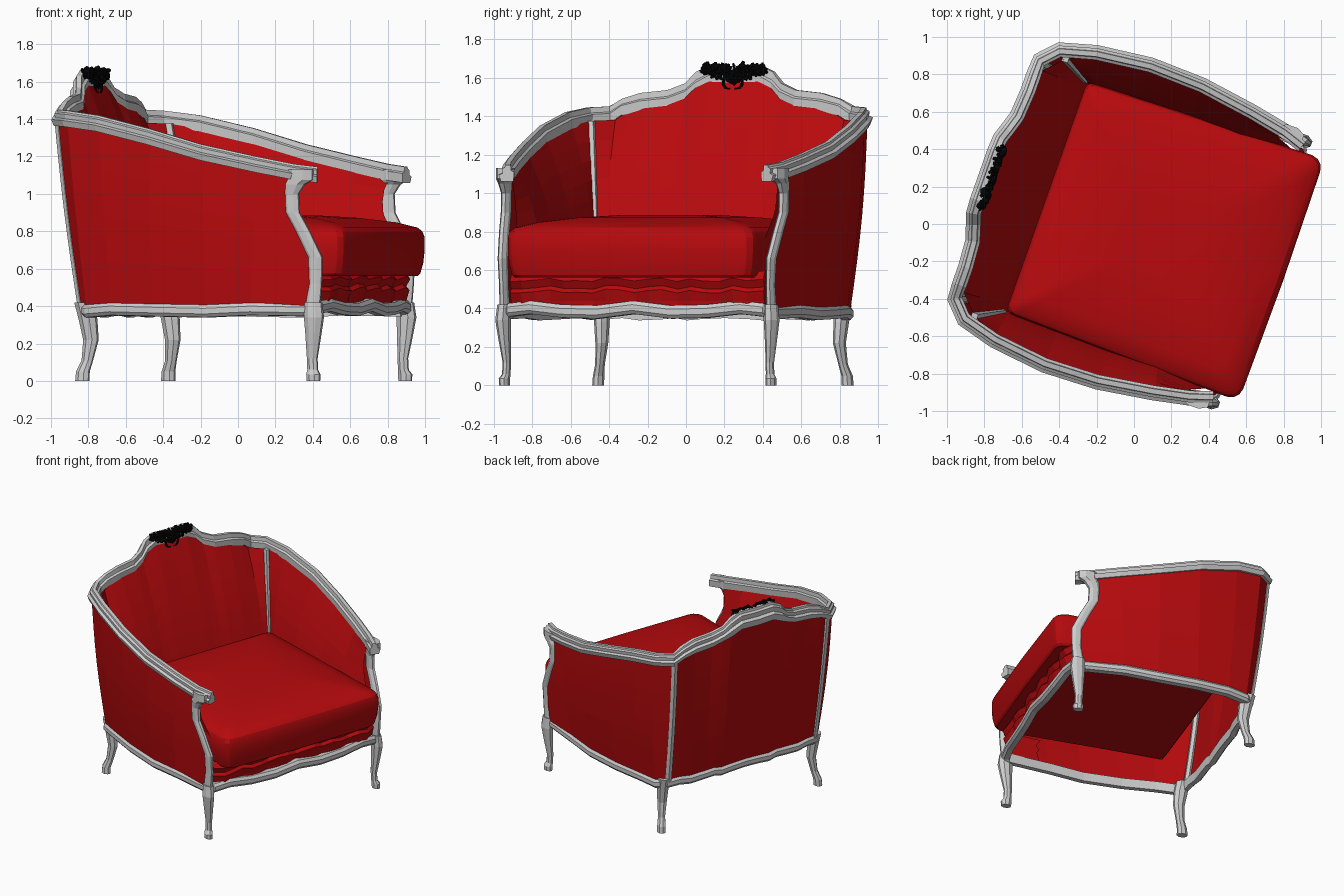
import bpy, bmesh, math, random
from mathutils import Matrix, Vector

if "Cube" in bpy.data.objects:
    bpy.data.objects.remove(bpy.data.objects["Cube"])

random.seed(4)
# Built in a local frame (chair faces +x), then turned on the floor
M = Matrix.Rotation(math.radians(-19.5), 4, 'Z') @ Matrix.Translation((0, -0.02, 0))

def material(name, col):
    m = bpy.data.materials.new(name)
    m.diffuse_color = (*col, 1)
    m.use_nodes = True
    m.node_tree.nodes["Principled BSDF"].inputs["Base Color"].default_value = m.diffuse_color
    return m

RED = material("red_fabric", (0.48, 0.003, 0.004))
BLACK = material("black_carving", (0.002, 0.002, 0.002))

def finish(name, bm, mat=None):
    bmesh.ops.recalc_face_normals(bm, faces=bm.faces)
    bm.transform(M)
    me = bpy.data.meshes.new(name)
    bm.to_mesh(me)
    bm.free()
    ob = bpy.data.objects.new(name, me)
    bpy.context.collection.objects.link(ob)
    if mat:
        me.materials.append(mat)
    return ob

def loft(name, rings, mat=None, closed=True, caps=True, loop=False):
    """Skin a list of equally long point rings."""
    bm = bmesh.new()
    vs = [[bm.verts.new(p) for p in r] for r in rings]
    n = len(rings[0])
    for i in range(len(vs) if loop else len(vs) - 1):
        a, b = vs[i], vs[(i + 1) % len(vs)]
        for j in range(n if closed else n - 1):
            k = (j + 1) % n
            bm.faces.new((a[j], a[k], b[k], b[j]))
    if caps and closed and not loop:
        bm.faces.new(vs[0])
        bm.faces.new(vs[-1])
    return finish(name, bm, mat)

def sweep(name, path, section, loop=False, scale=None):
    """Moulding: section is (inward, up) pairs, path runs +y side to -y side round the back."""
    rings, n = [], len(path)
    for i, p in enumerate(path):
        a = path[(i - 1) % n] if loop or i else p
        b = path[(i + 1) % n] if loop or i < n - 1 else p
        t = Vector((b[0] - a[0], b[1] - a[1], 0)).normalized()
        nrm = Vector((-t.y, t.x, 0))
        k = scale(p) if scale else 1
        rings.append([Vector(p) + nrm * d + Vector((0, 0, h * k)) for d, h in section])
    return loft(name, rings, loop=loop)

def stack(name, rows, side, sides=8, flat=1.0):
    """Upright part: rows of (x, y, z, radius); flat squeezes it sideways."""
    rings = []
    for x, y, z, r in rows:
        rings.append([(x + r * math.cos(a), side * y + flat * r * math.sin(a), z)
                      for a in [2 * math.pi * (i + .5) / sides for i in range(sides)]])
    return loft(name, rings)

def both(half):
    """Half path from centre back to front, mirrored into one path starting on the +y side."""
    return [tuple(p) for p in reversed(half)] + [(p[0], -p[1], p[2]) for p in half[1:]]

def mix(a, b, t):
    return a + (b - a) * t

# Outline of the show-wood top edge, centre back to arm tip
top = [(-.86, 0, 1.66), (-.86, .14, 1.665), (-.855, .22, 1.63), (-.835, .28, 1.57), (-.81, .36, 1.535),
       (-.80, .5, 1.52), (-.80, .6, 1.49), (-.795, .69, 1.45), (-.70, .79, 1.445), (-.5, .845, 1.42),
       (-.2, .88, 1.35), (.1, .87, 1.265), (.4, .825, 1.20), (.6, .785, 1.16), (.72, .745, 1.145)]
# Matching outline of the base rail
base = [(-.70, 0), (-.70, .14), (-.70, .21), (-.695, .27), (-.69, .34), (-.685, .47), (-.675, .56),
        (-.66, .65), (-.60, .715), (-.45, .75), (-.2, .78), (.1, .79), (.35, .775), (.69, .735)]
# Curve of the arm post (x, half width, z, radius)
post = [(.69, .735, .40, .045), (.705, .735, .52, .04), (.705, .74, .66, .045), (.64, .755, .80, .045),
        (.585, .765, .90, .045), (.58, .765, 1.0, .045), (.60, .765, 1.05, .06), (.625, .755, 1.075, .08),
        (.625, .755, 1.13, .08)]

def post_at(z):
    for a, b in zip(post, post[1:]):
        if a[2] <= z <= b[2]:
            t = (z - a[2]) / (b[2] - a[2])
            return mix(a[0], b[0], t), mix(a[1], b[1], t)
    return post[-1][:2]

# Top moulding, deeper at the crest
sweep("top_frame", both(top),
      [(0, -.09), (-.012, -.055), (.008, -.045), (.005, -.02), (.02, -.012), (.023, 0), (.05, 0),
       (.053, -.03), (.068, -.038), (.065, -.09)],
      scale=lambda p: 1.45 if p[2] > 1.6 else 1.1 if p[2] > 1.5 else .95)

# Base rail with gently scalloped front
front = [(.725, .70), (.74, .58), (.755, .4), (.765, .2)]
rail_half = [(x, y, .42 - .006 * (i % 3)) for i, (x, y) in enumerate(base)] + \
            [(x, y, .425 + .015 * math.cos(y * 11)) for x, y in front]
rail = both(rail_half) + [(.77, 0, .44)]
sweep("base_rail", rail, [(0, -.068), (-.015, -.05), (-.015, -.02), (0, 0), (.04, 0), (.04, -.07)], loop=True)

# Outer and inner upholstery shells
ROWS = 8
outer_half, inner_half = [], []
for i, (bx, by) in enumerate(base):
    tx, ty, tz = top[i]
    co, ci = [], []
    for r in range(ROWS + 1):
        t = r / ROWS
        zo = mix(.40, tz - .06, t)
        zi = mix(.56, tz - .07, t)
        if i == len(base) - 1:
            zo, zi = mix(.40, 1.09, t), mix(.56, 1.09, t)
            px, py = post_at(zo)
            co.append((px, py + .01, zo))
            px, py = post_at(zi)
            ci.append((px - .01, py - .03 - .06 * (1 - t), zi))
            continue
        belly = .018 * math.sin(math.pi * t)
        co.append((mix(bx, tx + .015, t) - (belly * .5 if i < 8 else 0),
                   mix(by, ty - .012 * (i > 6), t) + (belly if i > 7 else 0), zo))
        pad = .03 * math.sin(math.pi * t)
        ix, iy = max(bx, -.46), min(by * .93, .635)
        topx = tx + .06 if i < 9 else tx
        topy = ty - (.06 if i > 6 else .03 * i / 6)
        ci.append((mix(ix, topx, t) + (pad if i < 8 else 0), mix(iy, topy, t) - (pad if i > 8 else 0), zi))
    outer_half.append(co)
    inner_half.append(ci)

def shell(name, half):
    rings = list(reversed(half)) + [[(x, -y, z) for x, y, z in c] for c in half[1:]]
    loft(name, rings, RED, closed=False)

shell("outer_upholstery", outer_half)
shell("inner_upholstery", inner_half)

# Legs, arm posts and corner stiles on both sides
front_leg = [(.695, .735, .42, .05), (.70, .74, .34, .056), (.695, .735, .25, .045), (.685, .725, .12, .03),
             (.688, .727, .06, .03), (.695, .735, .035, .04), (.695, .735, 0, .038)]
back_leg = [(-.63, .665, .42, .055), (-.61, .66, .33, .052), (-.595, .655, .22, .043), (-.61, .67, .11, .032),
            (-.63, .685, .05, .038), (-.632, .688, 0, .04)]
outer_stile = [(x + .01, y - .01, z, .026) for x, y, z in outer_half[7]]
inner_stile = [(x, y, z, .024) for x, y, z in inner_half[8][2:]]
for side, tag in ((1, "left"), (-1, "right")):
    stack("front_leg_" + tag, front_leg, side, flat=.7)
    stack("back_leg_" + tag, back_leg, side, flat=.75)
    stack("arm_post_" + tag, post, side, flat=.55)
    stack("outer_corner_stile_" + tag, outer_stile, side, 6)
    stack("inner_corner_stile_" + tag, inner_stile, side, 4)

# Gathered fabric band under the cushion, open underneath
N = 18
edge = [(.45, -.735, 0)]
for i in range(N + 1):
    v = mix(-.70, .70, i / N)
    edge.append((.725 + .018 * (i % 3 > 0) + random.uniform(0, .012) - .03 * (abs(v) > .69), v,
                 random.uniform(-.012, .012)))
edge.append((.45, .735, 0))
loft("seat_base", [[(x + d, y, z + (w if z > .45 else 0)) for x, y, w in edge]
                   for z, d in ((.40, -.01), (.44, -.005), (.49, .01), (.51, -.008), (.55, .014), (.595, -.02))],
     RED, closed=False)

# Loose seat cushion: rounded plan, crowned top
def cushion_ring(inset, z):
    pts = []
    for cx, cy, a0, r in ((.845, .685, 0, .07), (-.49, .655, 90, .04), (-.49, -.655, 180, .04), (.845, -.685, 270, .07)):
        sx, sy = (1 if cx > 0 else -1), (1 if cy > 0 else -1)
        for k in range(4):
            a = math.radians(a0 + 30 * k)
            pts.append((cx - sx * (r + inset) + r * math.cos(a), cy - sy * (r + inset) + r * math.sin(a), z))
        if a0 == 270:
            pts.append((cx + .008 - inset, 0, z))
    return pts

cushion = loft("seat_cushion", [cushion_ring(i, z) for i, z in
               ((.03, .56), (.018, .575), (.006, .63), (0, .70), (0, .77), (.01, .80), (.03, .82),
                (.12, .848), (.28, .872), (.45, .885))], RED)
cushion.select_set(True)
bpy.context.view_layer.objects.active = cushion
bpy.ops.object.shade_smooth_by_angle(angle=math.radians(25))

# Carved crest ornament: leaf cluster with a hanging scroll
bm = bmesh.new()
for i in range(170):
    y = random.uniform(-.17, .17)
    z = random.uniform(1.575 + .3 * abs(y), 1.662)
    r = random.uniform(.012, .021)
    bmesh.ops.create_icosphere(bm, subdivisions=1, radius=1, matrix=Matrix.Translation(
        (random.uniform(-.82, -.785), y, z)) @ Matrix.Rotation(random.uniform(0, 3), 4, 'X')
        @ Matrix.Diagonal((r, r * 1.5, r * .7, 1)))
for s in (1, -1):
    for i in range(14):
        a = math.radians(-100 + 17 * i)
        bmesh.ops.create_icosphere(bm, subdivisions=1, radius=.009, matrix=Matrix.Translation(
            (-.785, s * (.022 + .03 * math.cos(a)), 1.575 + .035 * math.sin(a))))
finish("crest_ornament", bm, BLACK)
